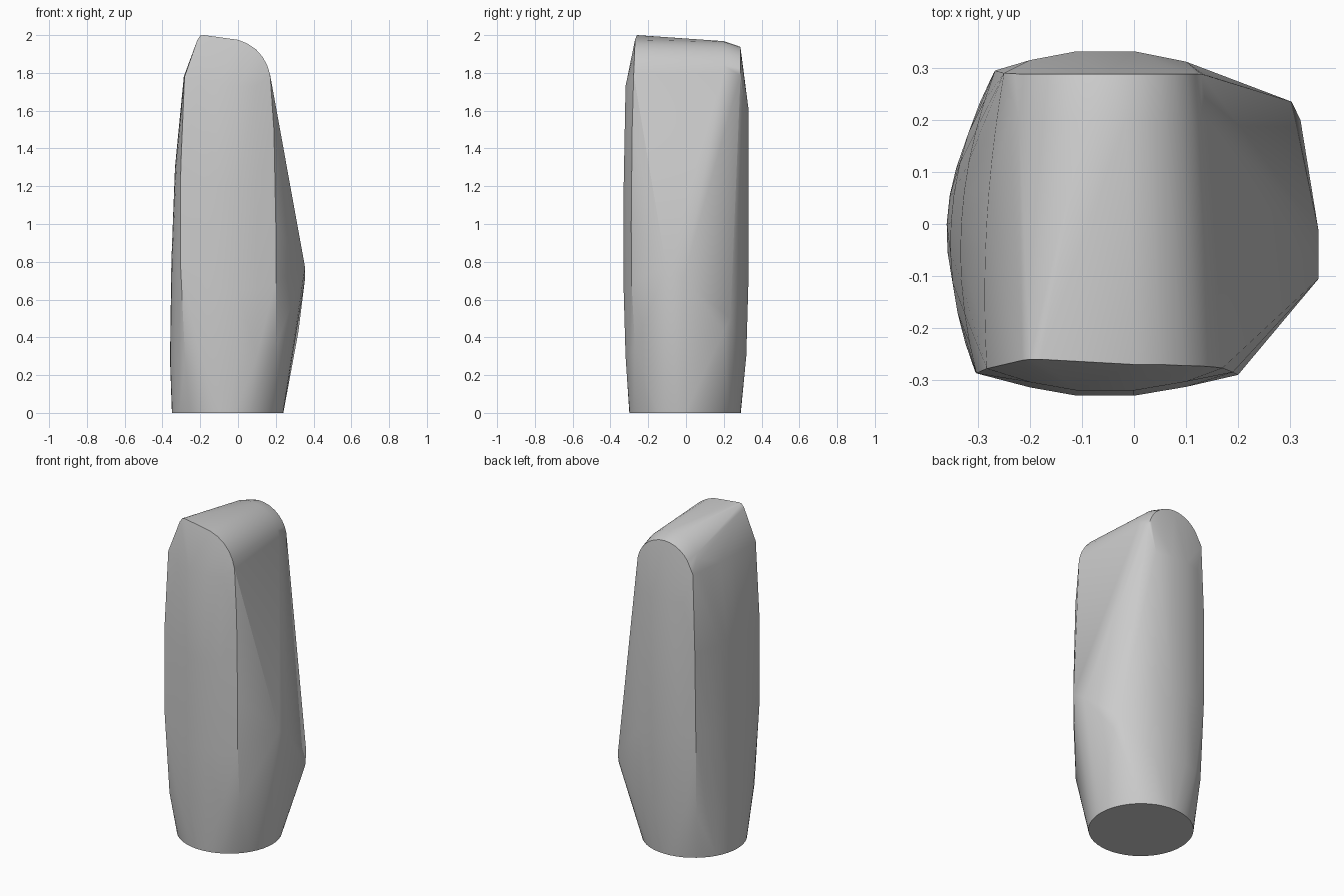
import bpy, bmesh, math

cube = bpy.data.objects.get("Cube")
if cube:
    bpy.data.objects.remove(cube)

grey = bpy.data.materials.new("plain grey")
grey.use_nodes = True
colour = (0.6, 0.6, 0.6, 1)
grey.diffuse_color = colour
grey.node_tree.nodes["Principled BSDF"].inputs["Base Color"].default_value = colour


def back_arch(y, half, spring, top, centre=-0.055, steps=16):
    """Rounded arch outline standing at depth y."""
    angles = [math.pi * i / steps for i in range(steps + 1)]
    return [(centre + half * math.cos(a), y, spring + (top - spring) * math.sin(a))
            for a in angles]


def left_bow(z, corner, middle, front, back, steps=10):
    """Bowed left-hand wall at height z, from front edge to back edge."""
    pts = []
    for i in range(steps + 1):
        t = i / steps
        edge = corner[0] + (corner[1] - corner[0]) * t
        bulge = 4 * t * (1 - t)
        pts.append((edge + (middle - sum(corner) / 2) * bulge, front + (back - front) * t, z))
    return pts


# Round foot
points = [(-0.055 + 0.295 * math.cos(a), -0.005 + 0.295 * math.sin(a), 0)
          for a in (math.tau * i / 48 for i in range(48))]

# Left wall
points += left_bow(0.28, (-0.28, -0.26), -0.36, -0.27, 0.27)
points += left_bow(0.8, (-0.305, -0.27), -0.352, -0.285, 0.29)
points += left_bow(1.3, (-0.303, -0.267), -0.332, -0.287, 0.295)
points += left_bow(1.78, (-0.283, -0.25), -0.283, -0.278, 0.29)

# Front top outline
points += [(-0.215, -0.262, 1.975), (-0.2, -0.26, 1.997), (-0.18, -0.26, 2), (0, -0.27, 1.975),
           (0.05, -0.27, 1.955), (0.095, -0.272, 1.925), (0.13, -0.273, 1.885),
           (0.155, -0.275, 1.84), (0.17, -0.277, 1.79)]

# Gentle front and back bulge
for x, front, back in [(-0.2, 0.314, 0.315), (-0.11, 0.33, 0.332),
                       (0, 0.33, 0.332), (0.1, 0.313, 0.312)]:
    points += [(x, -front, z) for z in (0.65, 1.2)]
    points += [(x, -front + 0.01, 1.73), (x, -front + 0.01, 0.3)]
    points += [(x, back, z) for z in (0.75, 1.6)]
    points += [(x, back - 0.013, 0.3)]

# Front right edge
points += [(0.19, -0.285, 1.5), (0.2, -0.29, 1.0), (0.2, -0.289, 0.7), (0.2, -0.27, 0.35)]

# Rounded back top
points += back_arch(0.288, 0.188, 1.75, 1.938)
points += back_arch(0.2, 0.2, 1.76, 1.968)

# Jutting right side
points += [(0.355, -0.105, 0.77), (0.355, -0.015, 0.71), (0.32, 0.2, 0.43), (0.303, 0.235, 0.5)]

# Skin the whole body
bm = bmesh.new()
for p in points:
    bm.verts.new(p)
hull = bmesh.ops.convex_hull(bm, input=bm.verts[:])
loose = {g for g in hull["geom_interior"] + hull["geom_unused"] if isinstance(g, bmesh.types.BMVert)}
bmesh.ops.delete(bm, geom=list(loose), context='VERTS')
bmesh.ops.dissolve_limit(bm, angle_limit=math.radians(0.5), verts=bm.verts[:], edges=bm.edges[:])
bmesh.ops.recalc_face_normals(bm, faces=bm.faces[:])

mesh = bpy.data.meshes.new("body")
bm.to_mesh(mesh)
bm.free()
mesh.materials.append(grey)
body = bpy.data.objects.new("body", mesh)
bpy.context.collection.objects.link(body)
bpy.ops.object.select_all(action='DESELECT')
body.select_set(True)
bpy.context.view_layer.objects.active = body
bpy.ops.object.shade_smooth_by_angle(angle=math.radians(30))
